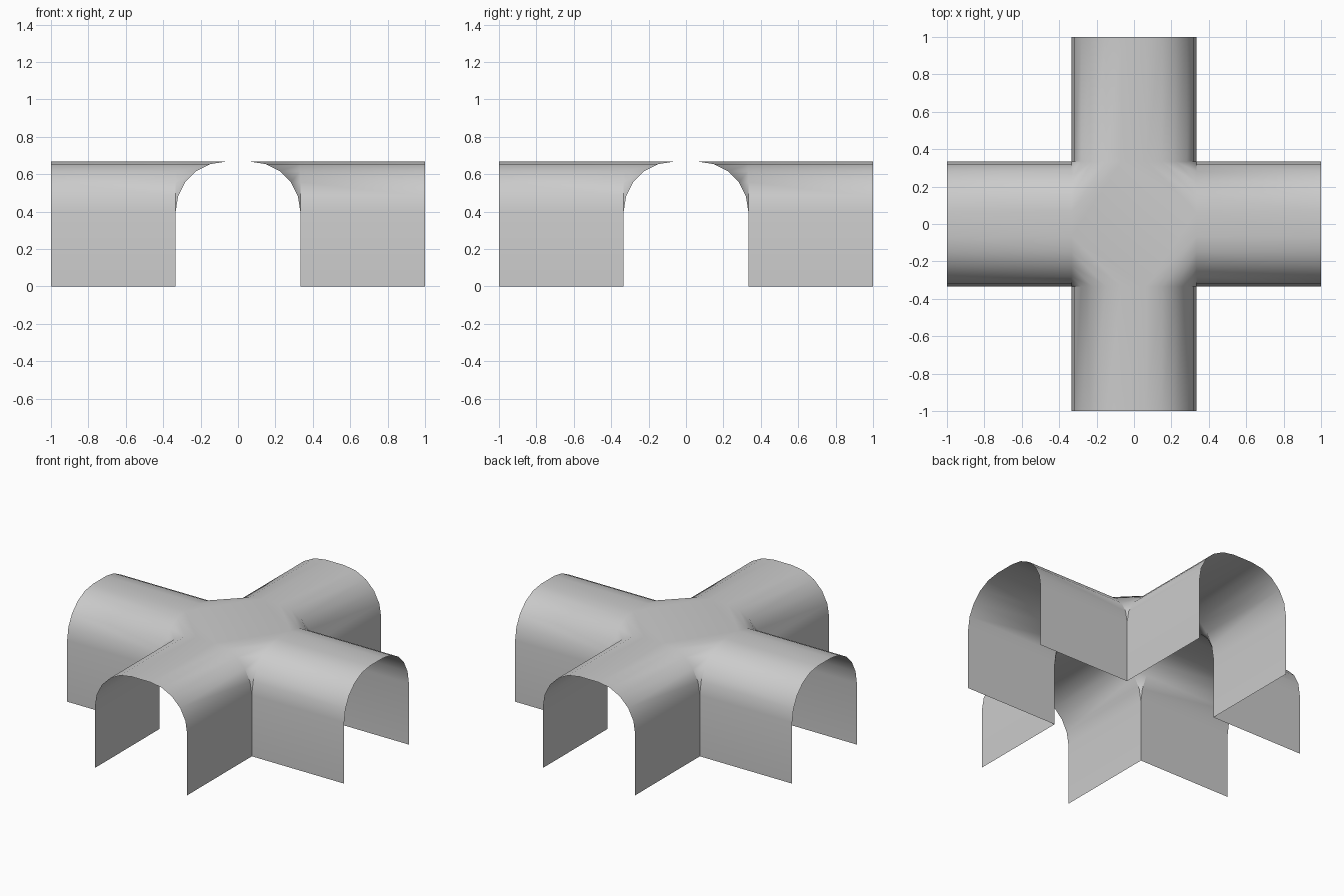
import bpy, bmesh
from math import sin, cos, pi, radians
from mathutils import Matrix

if "Cube" in bpy.data.objects:
    bpy.data.objects.remove(bpy.data.objects["Cube"])

W = 1 / 3          # half width of a passage
R = 0.2667         # radius of the rounded shoulders
SPRING = 0.40      # height where the arch starts
SEGS = 5           # segments per shoulder

# Shoulder profile (offset from passage axis, height), from wall to crown
shoulder = [(W - R + R * cos(a), SPRING + R * sin(a))
            for a in (i * pi / 2 / SEGS for i in range(SEGS + 1))]
half = [(W, 0.0)] + shoulder
arch = half + [(-y, z) for y, z in reversed(half)]

bm = bmesh.new()


def face(points, turn):
    bm.faces.new([bm.verts.new(turn @ Matrix.Translation(p).to_translation())
                  for p in points])


for k in range(4):
    turn = Matrix.Rotation(k * pi / 2, 3, 'Z')
    # Straight arm along +x
    for (y0, z0), (y1, z1) in zip(arch, arch[1:]):
        face([(W, y0, z0), (W, y1, z1), (1, y1, z1), (1, y0, z0)], turn)
    # Diagonal corner web joining two neighbouring arches
    for i, ((t0, z0), (t1, z1)) in enumerate(zip(shoulder, shoulder[1:])):
        pts = [(W, t0, z0), (t0, W, z0), (t1, W, z1), (W, t1, z1)]
        face(pts[1:] if i == 0 else pts, turn)

# Flat octagonal crown over the crossing
f, top = shoulder[-1]
face([(W, -f, top), (W, f, top), (f, W, top), (-f, W, top),
      (-W, f, top), (-W, -f, top), (-f, -W, top), (f, -W, top)],
     Matrix.Identity(3))

bmesh.ops.remove_doubles(bm, verts=bm.verts, dist=1e-4)
bmesh.ops.recalc_face_normals(bm, faces=bm.faces)
bm.normal_update()
# Keep the crown facing up
if max(bm.faces, key=lambda p: len(p.verts)).normal.z < 0:
    bmesh.ops.reverse_faces(bm, faces=bm.faces)

mesh = bpy.data.meshes.new("tunnel_crossing")
bm.to_mesh(mesh)
bm.free()
obj = bpy.data.objects.new("tunnel_crossing", mesh)
bpy.context.collection.objects.link(obj)
bpy.context.view_layer.objects.active = obj
obj.select_set(True)
bpy.ops.object.shade_smooth_by_angle(angle=radians(38))
